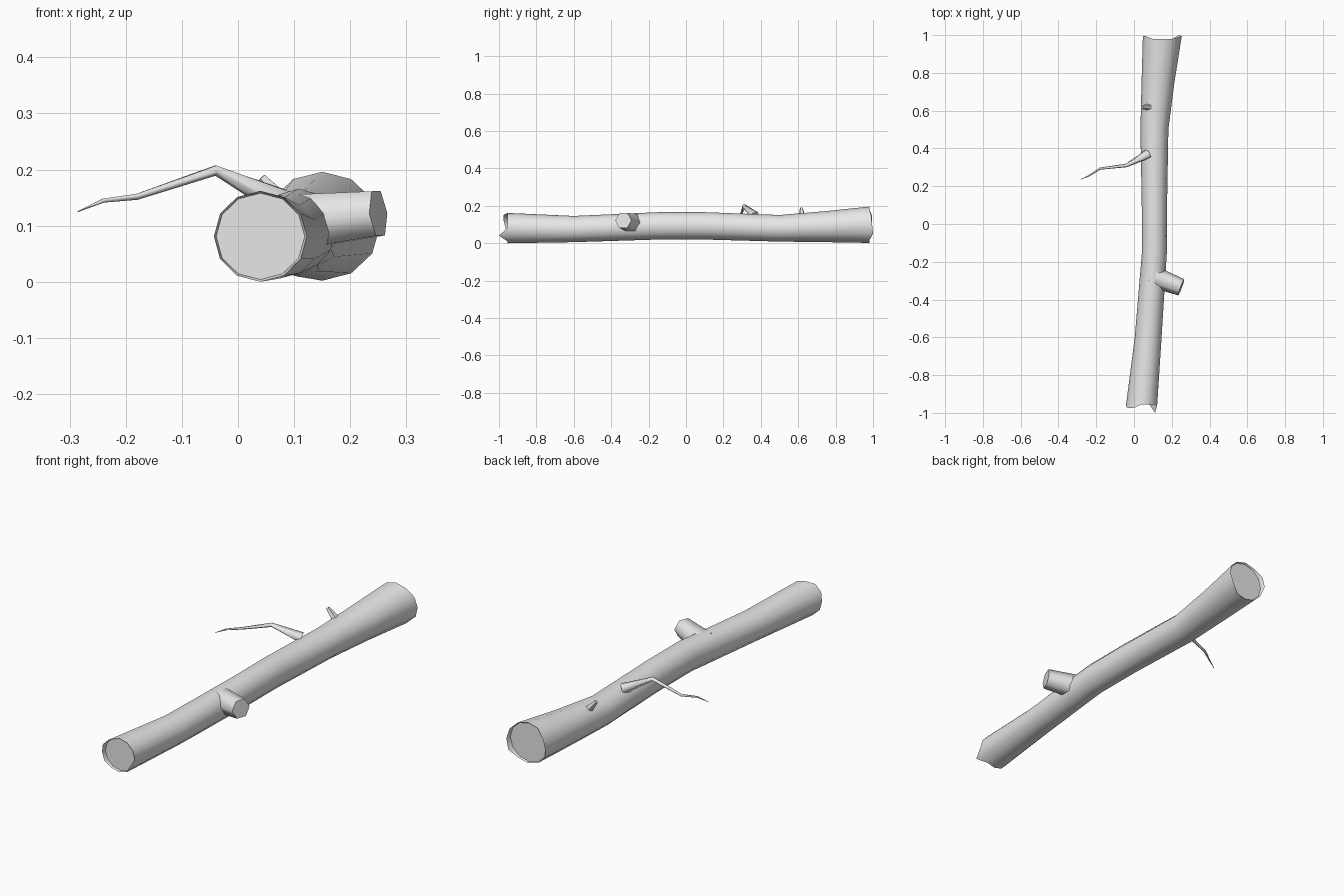
import bpy, bmesh, math
from mathutils import Vector

cube = bpy.data.objects.get("Cube")
if cube:
    bpy.data.objects.remove(cube, do_unlink=True)

# Single bark colour
bark = bpy.data.materials.new("grey_bark")
bark.use_nodes = True
bark.diffuse_color = (0.8, 0.8, 0.8, 1)
bark.node_tree.nodes["Principled BSDF"].inputs["Base Color"].default_value = (0.8, 0.8, 0.8, 1)


def loft(name, rings, smooth_angle):
    """Skin a list of equal-sized rings and close both ends."""
    bm = bmesh.new()
    loops = [[bm.verts.new(p) for p in ring] for ring in rings]
    n = len(loops[0])
    for a, b in zip(loops, loops[1:]):
        for i in range(n):
            j = (i + 1) % n
            bm.faces.new((a[i], a[j], b[j], b[i]))
    bm.faces.new(loops[0][::-1])
    bm.faces.new(loops[-1])
    bmesh.ops.recalc_face_normals(bm, faces=bm.faces[:])
    mesh = bpy.data.meshes.new(name)
    bm.to_mesh(mesh)
    bm.free()
    mesh.materials.append(bark)
    obj = bpy.data.objects.new(name, mesh)
    bpy.context.collection.objects.link(obj)
    bpy.ops.object.select_all(action="DESELECT")
    obj.select_set(True)
    bpy.context.view_layer.objects.active = obj
    bpy.ops.object.shade_smooth_by_angle(angle=math.radians(smooth_angle))
    return obj


def branch(name, path, radii, sides, smooth_angle, turn=0.0):
    """Tapered limb following a path of points."""
    pts = [Vector(p) for p in path]
    rings = []
    for k, (p, r) in enumerate(zip(pts, radii)):
        d = (pts[min(k + 1, len(pts) - 1)] - pts[max(k - 1, 0)]).normalized()
        u = d.cross(Vector((0, 1, 0))).normalized()
        v = d.cross(u)
        ring = []
        for i in range(sides):
            a = math.tau * i / sides + turn
            ring.append(p + r * (u * math.cos(a) + v * math.sin(a)))
        rings.append(ring)
    return loft(name, rings, smooth_angle)


SIDES = 12


def section(y, cx, cz, rx, rz, offsets=None, scale=1.0):
    """Cross-section of the log, optionally with a ragged rim."""
    ring = []
    for i in range(SIDES):
        a = math.tau * i / SIDES
        dy = offsets.get(i, 0) if offsets else 0
        ring.append(Vector((cx + scale * rx * math.cos(a), y + dy,
                            cz + scale * rz * math.sin(a))))
    return ring


# Log: gently bent trunk with ragged broken ends and recessed caps
front = (0.04, 0.081, 0.083, 0.081)
back = (0.15, 0.099, 0.103, 0.097)
front_rim = {4: -0.02, 5: -0.02, 6: -0.01, 7: -0.01, 11: -0.045}
back_rim = {0: 0.015, 11: 0.02, 1: 0.01, 5: 0.015, 6: 0.015}
loft("log", [
    section(-0.945, *front, scale=0.95),
    section(-0.955, *front, offsets=front_rim),
    section(-0.60, 0.075, 0.076, 0.071, 0.070),
    section(-0.15, 0.108, 0.093, 0.066, 0.073),
    section(0.10, 0.108, 0.093, 0.067, 0.073),
    section(0.50, 0.108, 0.080, 0.074, 0.071),
    section(0.75, 0.127, 0.089, 0.087, 0.083),
    section(0.98, *back, offsets=back_rim),
    section(0.972, *back, scale=0.95),
], 45)

# Sawn stub on the left side
branch("branch_stub", [(0.09, -0.275, 0.105), (0.25, -0.335, 0.122)],
       [0.058, 0.046], 6, 62, 0.5)

# Long thin twig reaching out to the right
branch("long_twig",
       [(0.075, 0.37, 0.145), (-0.04, 0.31, 0.199), (-0.18, 0.293, 0.152),
        (-0.24, 0.255, 0.145), (-0.286, 0.235, 0.125)],
       [0.026, 0.010, 0.006, 0.004, 0.001], 5, 75)

# Short broken twig near the back
branch("short_twig", [(0.082, 0.62, 0.14), (0.042, 0.617, 0.186)],
       [0.019, 0.009], 5, 50)
